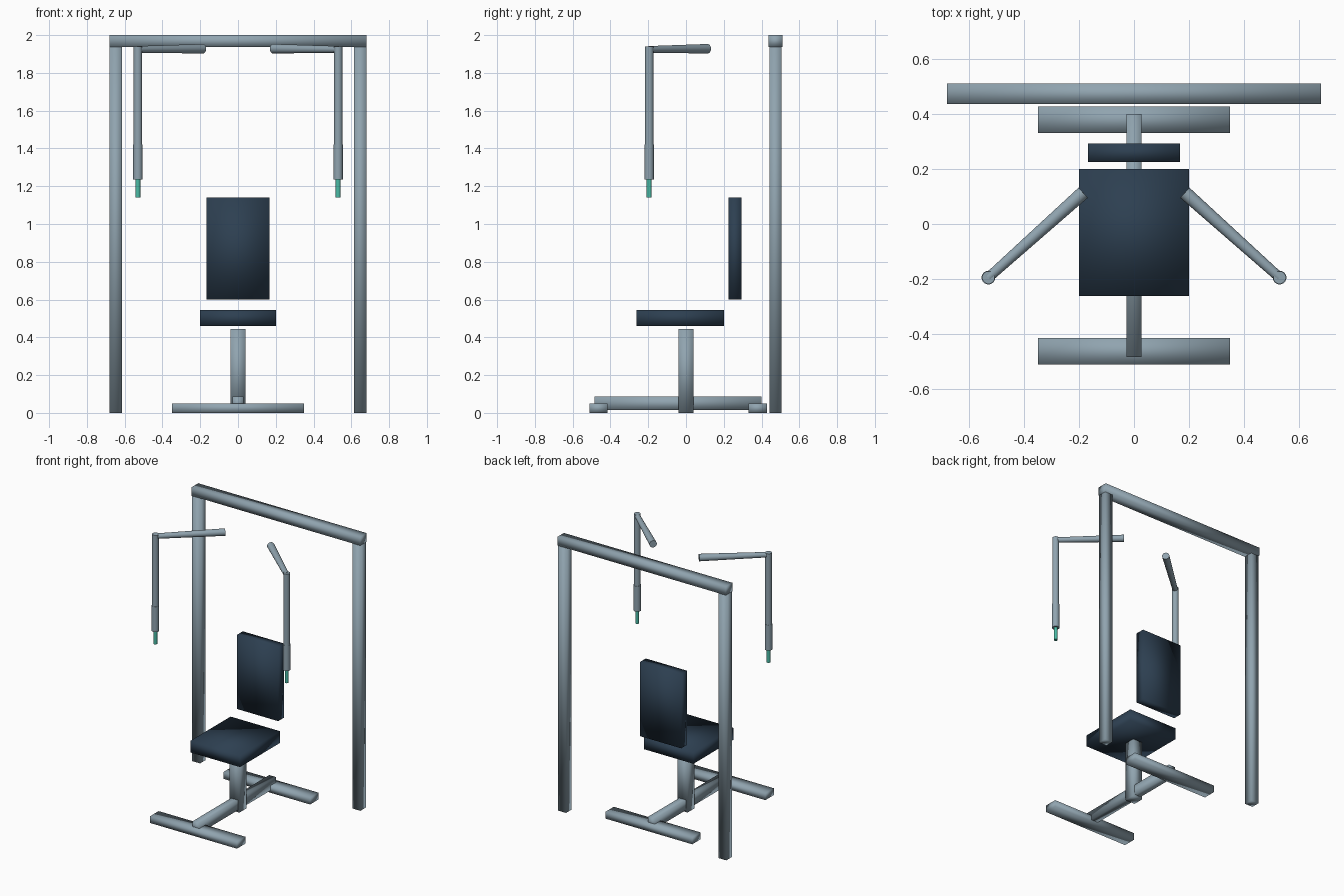
import bpy
from mathutils import Vector

if "Cube" in bpy.data.objects:
    bpy.data.objects.remove(bpy.data.objects["Cube"])


def material(name, rgb):
    m = bpy.data.materials.new(name)
    m.diffuse_color = (*rgb, 1)
    m.use_nodes = True
    m.node_tree.nodes["Principled BSDF"].inputs["Base Color"].default_value = m.diffuse_color
    return m


steel = material("steel_grey", (0.28, 0.37, 0.43))
navy = material("navy_padding", (0.026, 0.05, 0.082))
teal = material("teal_grip", (0.07, 0.50, 0.38))


def finish(name, mat):
    ob = bpy.context.object
    ob.name = name
    ob.data.materials.append(mat)
    bpy.ops.object.shade_smooth()
    return ob


def box(name, x, y, z, mat):
    """Box from (min, max) ranges on each axis, softly shaded."""
    bpy.ops.mesh.primitive_cube_add(size=1)
    ob = finish(name, mat)
    for v in ob.data.vertices:
        v.co = [r[0] if c < 0 else r[1] for c, r in zip(v.co, (x, y, z))]
    return ob


def rod(name, a, b, r1, r2, mat):
    """Round rod from a to b with end radii r1 and r2."""
    a, b = Vector(a), Vector(b)
    bpy.ops.mesh.primitive_cone_add(vertices=24, radius1=r1, radius2=r2,
                                    depth=(b - a).length, location=(a + b) / 2)
    ob = finish(name, mat)
    ob.rotation_euler = (b - a).to_track_quat('Z', 'Y').to_euler()
    bpy.ops.object.shade_smooth_by_angle()
    return ob


# Rear gantry
box("top_beam", (-0.68, 0.68), (0.437, 0.512), (1.937, 2.0), steel)
for side, s in (("left", -1), ("right", 1)):
    box(side + "_upright", sorted((s * 0.615, s * 0.679)), (0.441, 0.505), (0, 1.97), steel)

# Base frame
box("front_foot", (-0.35, 0.35), (-0.512, -0.415), (0, 0.05), steel)
box("rear_foot", (-0.35, 0.35), (0.332, 0.428), (0, 0.05), steel)
box("base_spine", (-0.028, 0.028), (-0.485, 0.4), (0.015, 0.088), steel)
box("seat_post", (-0.04, 0.04), (-0.041, 0.039), (0, 0.445), steel)

# Padding
box("seat", (-0.2, 0.2), (-0.263, 0.2), (0.46, 0.545), navy)
box("backrest", (-0.167, 0.167), (0.225, 0.294), (0.6, 1.14), navy)

# Hanging arms with sleeves and grips
for side, s in (("left", -1), ("right", 1)):
    x, y = s * 0.53, -0.195
    rod(side + "_swing_arm", (x, y, 1.924), (s * 0.185, 0.114, 1.928), 0.018, 0.025, steel)
    rod(side + "_drop_bar", (x, y, 1.24), (x, y, 1.94), 0.023, 0.023, steel)
    rod(side + "_sleeve", (x, y, 1.235), (x, y, 1.42), 0.025, 0.025, steel)
    rod(side + "_grip", (x, y, 1.14), (x, y, 1.25), 0.013, 0.013, teal)
